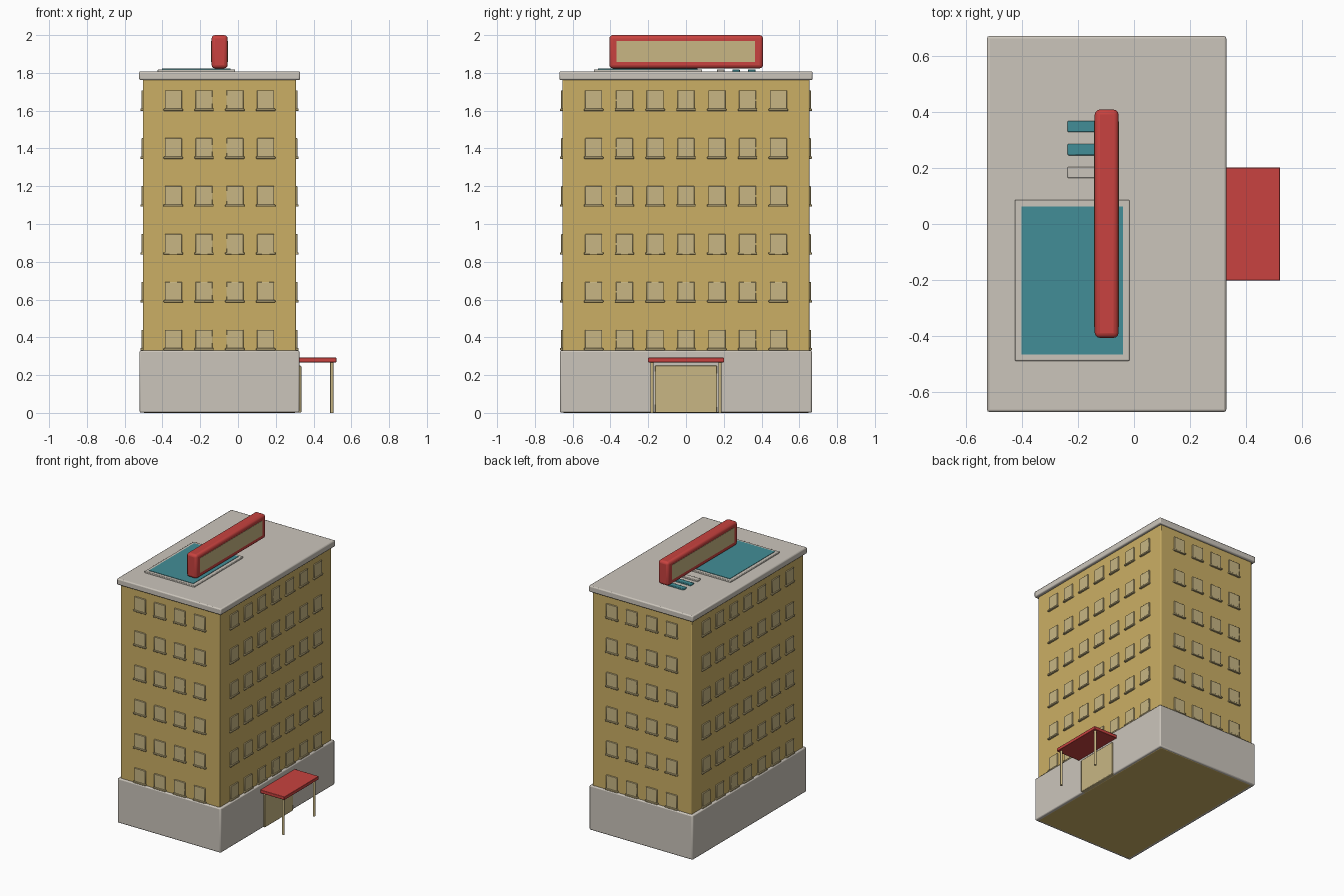
import bpy
import bmesh
import math
from mathutils import Matrix, Vector

if "Cube" in bpy.data.objects:
    bpy.data.objects.remove(bpy.data.objects["Cube"])


def material(name, rgb):
    m = bpy.data.materials.new(name)
    m.diffuse_color = (*rgb, 1.0)
    m.use_nodes = True
    m.node_tree.nodes["Principled BSDF"].inputs["Base Color"].default_value = m.diffuse_color
    return m


YELLOW = material("wall_yellow", (0.60, 0.43, 0.13))
BEIGE = material("pane_beige", (0.58, 0.47, 0.23))
GREY = material("stone_grey", (0.60, 0.56, 0.50))
RED = material("sign_red", (0.58, 0.055, 0.05))
TEAL = material("pool_teal", (0.055, 0.27, 0.31))


def add_box(bm, lo, hi):
    lo, hi = Vector(lo), Vector(hi)
    mat = Matrix.Translation((lo + hi) / 2) @ Matrix.Diagonal((*(hi - lo), 1.0))
    bmesh.ops.create_cube(bm, size=1.0, matrix=mat)


def finish(name, bm, mat, bevel=0.0, segments=2):
    mesh = bpy.data.meshes.new(name)
    bm.to_mesh(mesh)
    bm.free()
    mesh.materials.append(mat)
    obj = bpy.data.objects.new(name, mesh)
    bpy.context.collection.objects.link(obj)
    if bevel:
        mod = obj.modifiers.new("soft_edges", 'BEVEL')
        mod.width = bevel
        mod.segments = segments
        mod.limit_method = 'ANGLE'
    return obj


def box(name, lo, hi, mat, bevel=0.0, segments=2):
    bm = bmesh.new()
    add_box(bm, lo, hi)
    return finish(name, bm, mat, bevel, segments)


# Main volumes: tower, ground floor, roof slab
X0, X1, Y = -0.503, 0.307, 0.653
CX = (X0 + X1) / 2
box("tower", (X0, -Y, 0), (X1, Y, 1.78), YELLOW, 0.006)
box("ground_floor", (-0.521, -0.667, 0.001), (0.325, 0.667, 0.33), GREY, 0.008)
box("roof_slab", (-0.524, -0.67, 1.762), (0.329, 0.67, 1.808), GREY, 0.008)

# Windows and sills on all four sides, in six rows
panes, sills = bmesh.new(), bmesh.new()


def window(origin, along, out, z):
    """One pane and sill; origin on the wall, along and out are unit vectors."""
    for bm, half, depth, z0, z1 in ((panes, 0.045, 0.008, z, z + 0.105),
                                    (sills, 0.051, 0.014, z - 0.004, z + 0.008)):
        a = origin - along * half - out * 0.01
        b = origin + along * half + out * depth
        lo = (min(a.x, b.x), min(a.y, b.y), z0)
        hi = (max(a.x, b.x), max(a.y, b.y), z1)
        add_box(bm, lo, hi)


EX, EY = Vector((1, 0, 0)), Vector((0, 1, 0))
for row in range(6):
    z = 0.335 + row * 0.2535
    for side in (-1, 1):
        for i in range(4):
            window(Vector((CX + (i - 1.5) * 0.163, side * Y, 0)), EX, EY * side, z)
        wall_x = X1 if side > 0 else X0
        for i in range(7):
            window(Vector((wall_x, (i - 3) * 0.163, 0)), EY, EX * side, z)
finish("window_panes", panes, BEIGE, 0.002, 1)
finish("window_sills", sills, BEIGE, 0.002, 1)

# Entrance: door, canopy and its two posts
box("door", (0.30, -0.165, 0.001), (0.335, 0.165, 0.25), BEIGE, 0.004)
box("canopy", (0.31, -0.202, 0.268), (0.521, 0.202, 0.292), RED, 0.003)
posts = bmesh.new()
for y in (-0.18, 0.18):
    bmesh.ops.create_cone(posts, cap_ends=True, segments=12, radius1=0.009, radius2=0.009,
                          depth=0.27, matrix=Matrix.Translation((0.497, y, 0.135)))
finish("canopy_posts", posts, BEIGE)

# Roof pool: rim and water
box("pool_rim", (-0.425, -0.488, 1.80), (-0.016, 0.086, 1.819), GREY, 0.004)
box("pool_water", (-0.402, -0.465, 1.81), (-0.04, 0.062, 1.822), TEAL)

# Sun loungers
for n, (y, mat) in enumerate(((0.348, TEAL), (0.265, TEAL), (0.184, GREY))):
    box(f"lounger_{n + 1}", (-0.237, y - 0.02, 1.80), (-0.10, y + 0.02, 1.818), mat, 0.004)

# Roof sign with a plain panel on both faces
box("sign_frame", (-0.14, -0.406, 1.824), (-0.055, 0.408, 2.0), RED, 0.018, 3)
for name, x in (("sign_panel_left", -0.14), ("sign_panel_right", -0.055)):
    box(name, (x - 0.002, -0.367, 1.858), (x + 0.002, 0.365, 1.968), BEIGE)

# Smooth the bevels, keep hard edges
for obj in bpy.context.scene.objects:
    obj.select_set(True)
    bpy.context.view_layer.objects.active = obj
bpy.ops.object.shade_smooth_by_angle(angle=math.radians(35))
